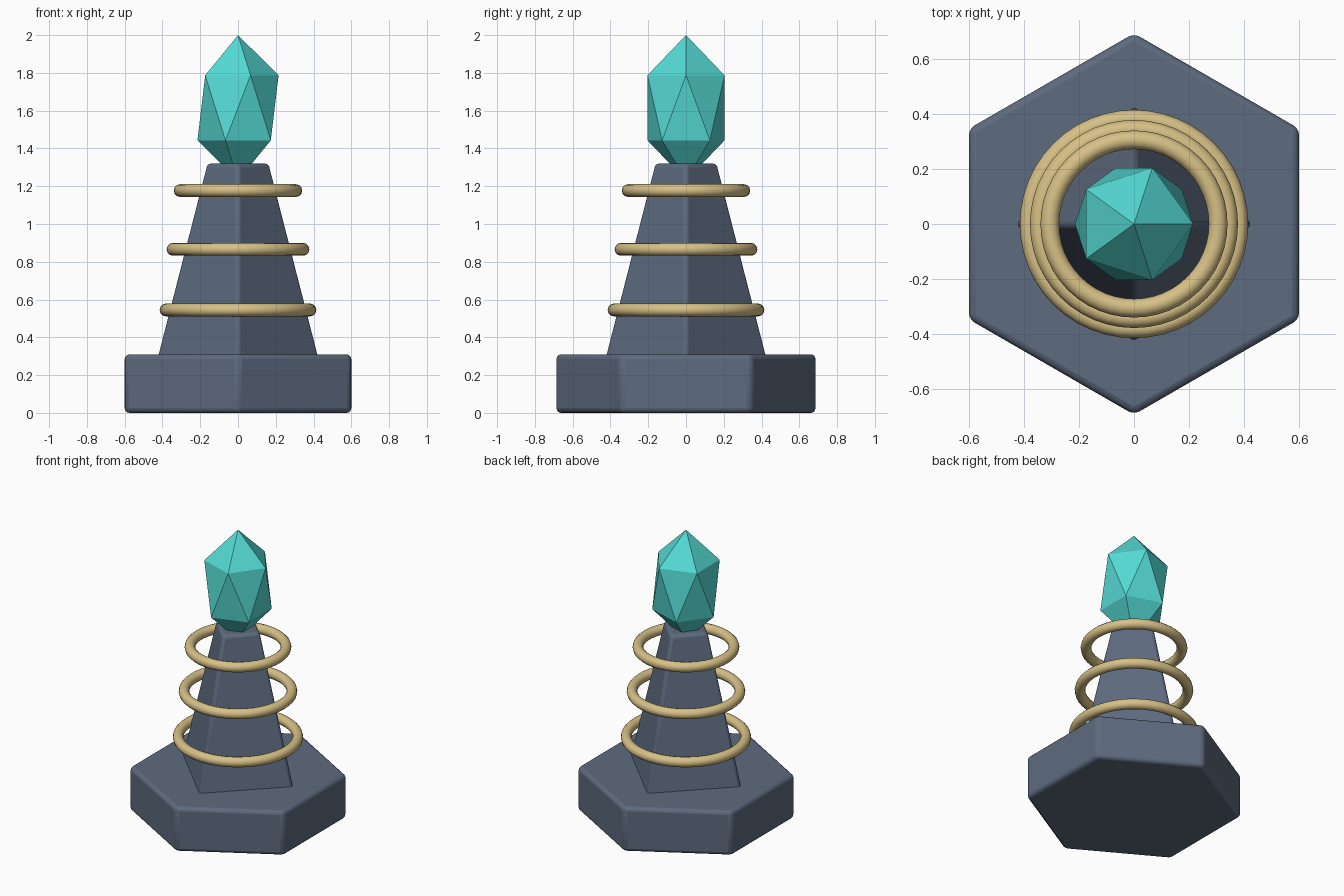
import bpy, math

if "Cube" in bpy.data.objects:
    bpy.data.objects.remove(bpy.data.objects["Cube"])


def mat(name, rgb):
    m = bpy.data.materials.new(name)
    m.diffuse_color = (*rgb, 1)
    m.use_nodes = True
    m.node_tree.nodes["Principled BSDF"].inputs["Base Color"].default_value = m.diffuse_color
    return m


slate = mat("slate_stone", (0.11, 0.145, 0.21))
gold = mat("pale_gold", (0.68, 0.53, 0.24))
teal = mat("teal_crystal", (0.09, 0.70, 0.66))


def finish(name, material, bevel=0, smooth=True):
    ob = bpy.context.object
    ob.name = name
    ob.data.materials.append(material)
    if bevel:
        bpy.ops.object.transform_apply(location=False, rotation=True, scale=True)
        b = ob.modifiers.new("bevel", 'BEVEL')
        b.width, b.segments = bevel, 3
        b.limit_method = 'ANGLE'
    if smooth:
        bpy.ops.object.shade_smooth_by_angle(angle=math.radians(35))
    return ob


# Hexagonal plinth, points along y
bpy.ops.mesh.primitive_cylinder_add(vertices=6, radius=0.6 / math.cos(math.pi / 6),
                                    depth=0.31, location=(0, 0, 0.155))
finish("plinth", slate, 0.025)

# Four-sided tapered spire, corners along the axes, sunk into the plinth
bpy.ops.mesh.primitive_cone_add(vertices=4, radius1=0.434, radius2=0.17,
                                depth=1.03, location=(0, 0, 0.805))
finish("spire", slate, 0.02)

# Three rings, shrinking upwards
for i, (z, r) in enumerate([(0.545, 0.381), (0.866, 0.344), (1.177, 0.306)]):
    bpy.ops.mesh.primitive_torus_add(major_radius=r, minor_radius=0.034,
                                     major_segments=48, minor_segments=12,
                                     location=(0, 0, z))
    finish(f"ring_{i + 1}", gold)

# Faceted crystal
bpy.ops.mesh.primitive_ico_sphere_add(subdivisions=1, radius=1, location=(0, 0, 1.615))
bpy.context.object.scale = (0.24, 0.24, 0.385)
finish("crystal", teal, smooth=False)
